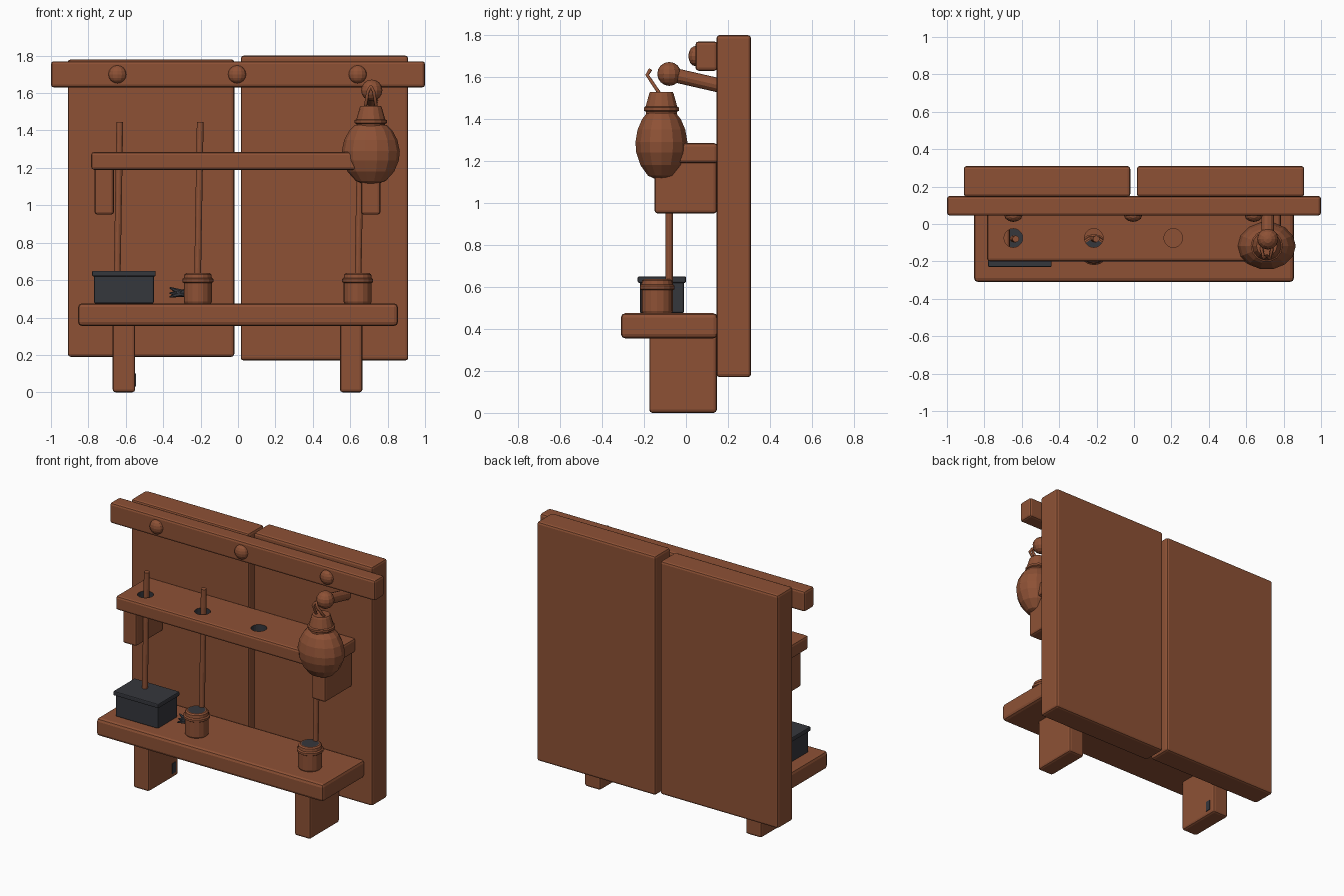
import bpy, bmesh, math
from mathutils import Vector

if "Cube" in bpy.data.objects:
    bpy.data.objects.remove(bpy.data.objects["Cube"])


def material(name, rgb):
    m = bpy.data.materials.new(name)
    m.use_nodes = True
    m.diffuse_color = (*rgb, 1)
    m.node_tree.nodes["Principled BSDF"].inputs["Base Color"].default_value = (*rgb, 1)
    return m


WOOD = material("warm_brown", (0.27, 0.083, 0.036))
DARK = material("charcoal", (0.036, 0.038, 0.046))


def add(name, bm, *mats):
    bmesh.ops.recalc_face_normals(bm, faces=bm.faces)
    me = bpy.data.meshes.new(name)
    bm.to_mesh(me)
    bm.free()
    for m in mats:
        me.materials.append(m)
    ob = bpy.data.objects.new(name, me)
    bpy.context.collection.objects.link(ob)
    return ob


def box(name, x, y, z, mat=WOOD, bevel=0.015):
    """Rounded box from (min, max) ranges."""
    bm = bmesh.new()
    bmesh.ops.create_cube(bm, size=1)
    for v in bm.verts:
        v.co = [r[0] if c < 0 else r[1] for c, r in zip(v.co, (x, y, z))]
    ob = add(name, bm, mat)
    if bevel:
        mod = ob.modifiers.new("rounded_edges", "BEVEL")
        mod.width, mod.segments = bevel, 2
    return ob


def lathe(name, centre, profile, sides=16, squash=1.0, dark_top=False):
    """Spin (radius, height) points around a vertical axis."""
    bm = bmesh.new()
    rings = []
    for r, z in profile:
        rings.append([bm.verts.new((r * math.cos(a), r * squash * math.sin(a), z))
                      for a in (math.tau * i / sides for i in range(sides))])
    for low, high in zip(rings, rings[1:]):
        for i in range(sides):
            j = (i + 1) % sides
            bm.faces.new((low[i], low[j], high[j], high[i]))
    bm.faces.new(rings[0][::-1])
    top = bm.faces.new(rings[-1])
    top.material_index = 1 if dark_top else 0
    ob = add(name, bm, WOOD, DARK)
    ob.location = centre
    return ob


def rod(name, a, b, r1, r2=None, mat=WOOD, sides=12):
    """Straight round bar or cone between two points."""
    a, b = Vector(a), Vector(b)
    bm = bmesh.new()
    bmesh.ops.create_cone(bm, cap_ends=True, segments=sides, radius1=r1,
                          radius2=r1 if r2 is None else r2, depth=(b - a).length)
    ob = add(name, bm, mat)
    ob.rotation_euler = (b - a).to_track_quat("Z", "Y").to_euler()
    ob.location = (a + b) / 2
    return ob


def ball(name, centre, radius, depth=1.0):
    bm = bmesh.new()
    bmesh.ops.create_uvsphere(bm, u_segments=12, v_segments=8, radius=radius)
    ob = add(name, bm, WOOD)
    ob.location = centre
    ob.scale.y = depth
    return ob


# Back boards and top rail with knobs
box("right_back_board", (-0.91, -0.02), (0.145, 0.31), (0.19, 1.78))
box("left_back_board", (0.015, 0.91), (0.145, 0.31), (0.17, 1.80))
box("top_rail", (-1, 1), (0.045, 0.15), (1.63, 1.77))
for i, x in enumerate((-0.645, -0.005, 0.64)):
    ball(f"rail_knob_{i + 1}", (x, 0.045, 1.70), 0.048, 0.7)

# Lower shelf, legs and upper shelf brackets
box("lower_shelf", (-0.855, 0.855), (-0.31, 0.15), (0.355, 0.475), bevel=0.02)
for side, x in (("right", -0.61), ("left", 0.605)):
    box(side + "_leg", (x - 0.06, x + 0.06), (-0.175, 0.147), (0, 0.37))
for side, x in (("right", -0.715), ("left", 0.71)):
    box(side + "_bracket", (x - 0.052, x + 0.052), (-0.15, 0.147), (0.95, 1.21))
box("leg_mark", (-0.552, -0.546), (0.075, 0.11), (0.03, 0.1), DARK, 0)

# Upper shelf with dark-walled holes for the handles
upper = box("upper_shelf", (-0.785, 0.785), (-0.20, 0.15), (1.19, 1.285))
upper.data.materials.append(DARK)
for i, x in enumerate((-0.645, -0.215, 0.21, 0.64)):
    cutter = rod(f"hole_cutter_{i + 1}", (x, -0.075, 1.1), (x, -0.075, 1.4), 0.05, mat=DARK, sides=20)
    cutter.hide_render = True
    cutter.hide_set(True)
    cut = upper.modifiers.new("hole", "BOOLEAN")
    cut.operation, cut.object, cut.solver = "DIFFERENCE", cutter, "EXACT"
    cut.material_mode = "TRANSFER"

# Long handles standing in the box and pots
for i, x in enumerate((-0.648, -0.218, 0.64)):
    rod(f"long_handle_{i + 1}", (x, -0.08, 0.5), (x + 0.016, -0.08, 1.445), 0.018)

# Dark box with lid
box("dark_box", (-0.77, -0.45), (-0.22, -0.01), (0.475, 0.63), DARK, 0.008)
box("dark_box_lid", (-0.78, -0.44), (-0.23, 0.0), (0.62, 0.65), DARK, 0.006)

# Pots with dark contents
pot = ((0.068, 0.47), (0.075, 0.485), (0.075, 0.585), (0.083, 0.59), (0.083, 0.605),
       (0.075, 0.612), (0.072, 0.63), (0.062, 0.638), (0.055, 0.638))
for side, x in (("middle", -0.215), ("left", 0.64)):
    lathe(side + "_pot", (x, -0.137, 0), pot, dark_top=True)

# Bristles beside the middle pot
rod("bristle_root", (-0.27, -0.12, 0.53), (-0.325, -0.12, 0.53), 0.025, 0.015, DARK, 8)
for i, dz in enumerate((-0.02, 0, 0.03)):
    rod(f"bristle_{i + 1}", (-0.30, -0.12, 0.53), (-0.365, -0.13 + 0.01 * i, 0.53 + dz), 0.02, 0.004, DARK, 6)

# Hanging flask: round body, neck and collar
lathe("flask_body", (0.71, -0.117, 0),
      ((0.03, 1.112), (0.08, 1.13), (0.125, 1.18), (0.15, 1.24), (0.155, 1.29),
       (0.142, 1.35), (0.115, 1.40), (0.085, 1.43)), 14, 0.82)
lathe("flask_neck", (0.71, -0.117, 0),
      ((0.075, 1.41), (0.076, 1.435), (0.086, 1.44), (0.086, 1.455), (0.077, 1.46),
       (0.06, 1.52), (0.055, 1.53), (0.03, 1.53)), 14)

# Cord loop on the flask
cord = bpy.data.curves.new("flask_cord", "CURVE")
cord.dimensions = "3D"
cord.bevel_depth, cord.bevel_resolution = 0.009, 1
cord.materials.append(WOOD)
for s in (-1, 1):
    path = ((0.71 + s * 0.03, -0.125, 1.52), (0.71 + s * 0.015, -0.185, 1.61), (0.71, -0.17, 1.635))
    sp = cord.splines.new("POLY")
    sp.points.add(len(path) - 1)
    for p, co in zip(sp.points, path):
        p.co = (*co, 1)
bpy.context.collection.objects.link(bpy.data.objects.new("flask_cord", cord))

# Peg holding the flask
rod("flask_peg", (0.715, 0.16, 1.56), (0.715, -0.08, 1.615), 0.034)
ball("flask_peg_knob", (0.715, -0.08, 1.615), 0.057)
